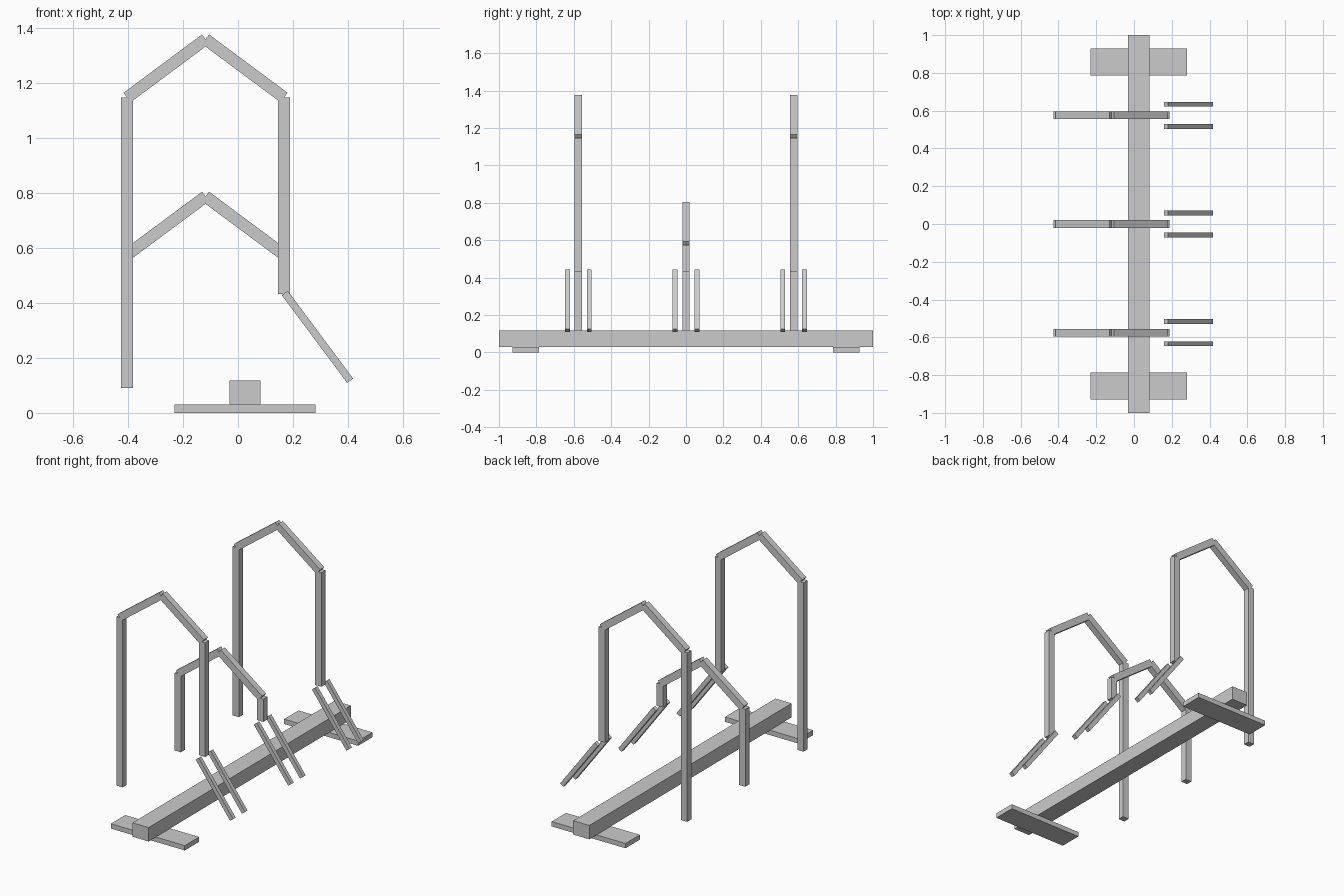
import bpy
from mathutils import Matrix, Vector
import math

if "Cube" in bpy.data.objects:
    bpy.data.objects.remove(bpy.data.objects["Cube"])


def box(name, center, size, tilt=0.0):
    """Box with a tilt about the y axis baked into its mesh."""
    bpy.ops.mesh.primitive_cube_add(size=1)
    ob = bpy.context.object
    ob.name = name
    ob.data.transform(Matrix.Rotation(tilt, 4, 'Y') @ Matrix.Diagonal((*size, 1)))
    ob.location = center
    return ob


def bar(name, start, end, y, thick, depth):
    """Square-ended bar between two (x, z) points at a given y."""
    a, b = Vector(start), Vector(end)
    mid, d = (a + b) / 2, b - a
    return box(name, (mid.x, y, mid.y), (d.length, depth, thick),
               -math.atan2(d.y, d.x))


# base beam and its two cross feet
box("base_beam", (0.025, 0, 0.0735), (0.112, 2.0, 0.087))
for side, label in ((-1, "front"), (1, "back")):
    box(f"{label}_foot", (0.025, side * 0.857, 0.015), (0.512, 0.142, 0.03))

# three gabled frames: two tall outer ones and a low middle one
LEFT, RIGHT, APEX = -0.4035, 0.1675, -0.118
T, D = 0.043, 0.04
for label, y, eave in (("front", -0.575, 1.147), ("middle", 0, 0.575), ("back", 0.575, 1.147)):
    ridge = eave + 0.212
    bar(f"{label}_left_post", (LEFT, 0.09), (LEFT, eave), y, T, D)
    bar(f"{label}_right_post", (RIGHT, 0.433), (RIGHT, eave), y, T, D)
    bar(f"{label}_left_rafter", (LEFT, eave), (APEX, ridge), y, T, D)
    bar(f"{label}_right_rafter", (RIGHT, eave), (APEX, ridge), y, T, D)
    # pair of sloping struts beside the short post
    for s, end in ((-1, "a"), (1, "b")):
        bar(f"{label}_strut_{end}", (0.170, 0.436), (0.408, 0.117),
            y + s * 0.0585, 0.027, 0.025)
